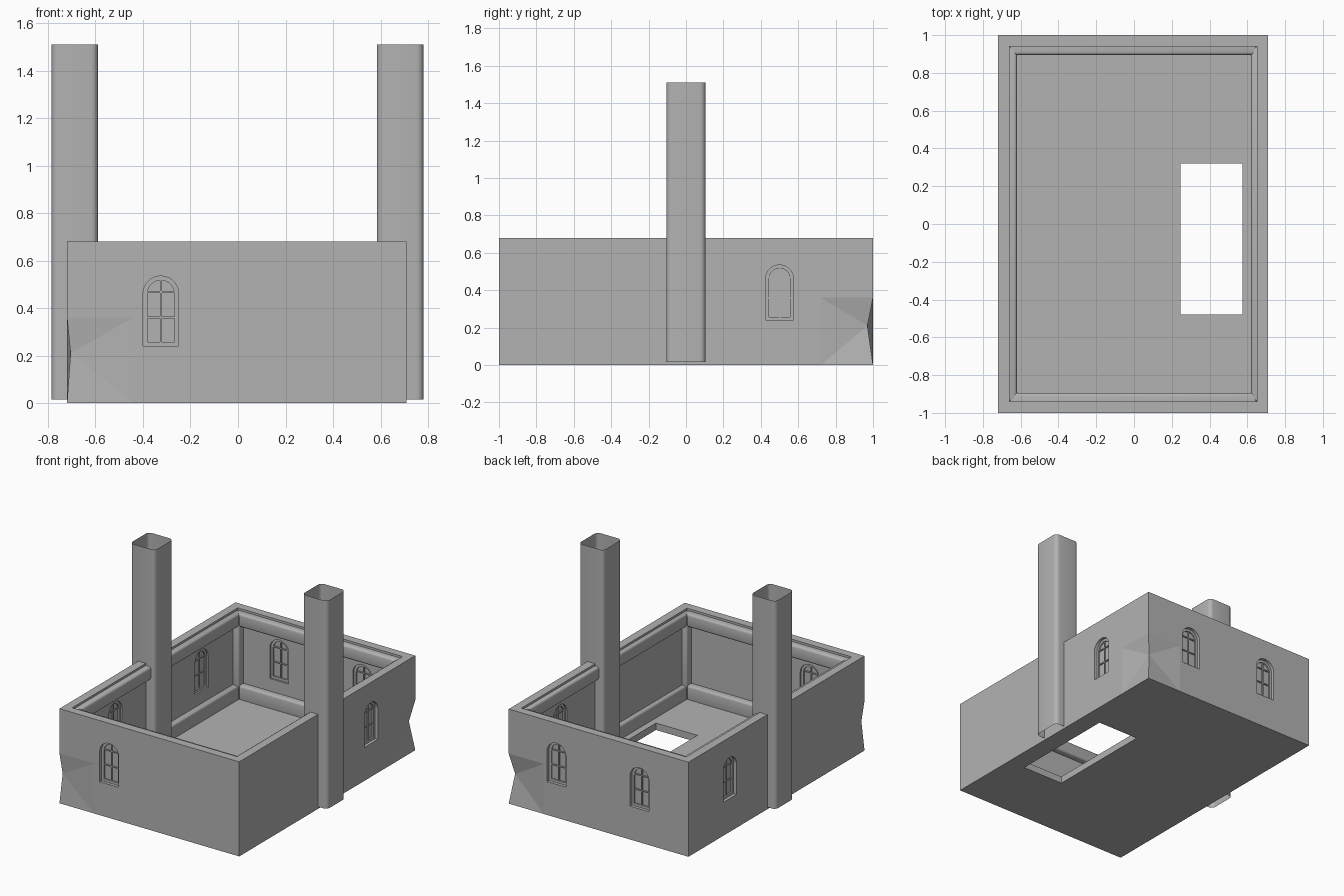
import bpy, bmesh, math
from mathutils import Vector, Matrix

cube = bpy.data.objects.get("Cube")
if cube:
    bpy.data.objects.remove(cube, do_unlink=True)

GREY = (0.45, 0.45, 0.45, 1)
stone = bpy.data.materials.new("grey_stone")
stone.use_nodes = True
stone.diffuse_color = GREY
stone.node_tree.nodes["Principled BSDF"].inputs["Base Color"].default_value = GREY

# Outer and inner limits of the walls
X0, X1, Y, TOP = -0.72, 0.71, 1.0, 0.68
WALL, FLOOR = 0.06, 0.05
IX0, IX1, IY = X0 + WALL, X1 - WALL, Y - WALL


def add(name, bm, smooth=False):
    bmesh.ops.recalc_face_normals(bm, faces=bm.faces)
    mesh = bpy.data.meshes.new(name)
    bm.to_mesh(mesh)
    bm.free()
    mesh.materials.append(stone)
    ob = bpy.data.objects.new(name, mesh)
    bpy.context.collection.objects.link(ob)
    if smooth:
        activate(ob)
        bpy.ops.object.shade_smooth_by_angle(angle=math.radians(35))
    return ob


def activate(ob):
    bpy.ops.object.select_all(action="DESELECT")
    ob.select_set(True)
    bpy.context.view_layer.objects.active = ob


def box(name, lo, hi, bevel=0):
    lo, hi = Vector(lo), Vector(hi)
    bm = bmesh.new()
    bmesh.ops.create_cube(bm, size=1, matrix=Matrix.Translation((lo + hi) / 2)
                          @ Matrix.Diagonal((*(hi - lo), 1)))
    if bevel:
        bmesh.ops.bevel(bm, geom=bm.edges[:], offset=bevel, segments=3,
                        profile=0.5, affect="EDGES")
    return add(name, bm, smooth=bevel > 0)


def cut(ob, cutter):
    mod = ob.modifiers.new("cut", "BOOLEAN")
    mod.operation, mod.solver, mod.object = "DIFFERENCE", "EXACT", cutter
    activate(ob)
    bpy.ops.object.modifier_apply(modifier=mod.name)
    bpy.data.objects.remove(cutter, do_unlink=True)


def bridge(bm, a, b):
    for i in range(len(a)):
        j = (i + 1) % len(a)
        bm.faces.new((a[i], a[j], b[j], b[i]))


# Wall block with two slightly worn corners
def wall_ring(bm, z, wear):
    ring = []
    reach = 0.28
    for sx, sy in ((-1, -1), (1, -1), (1, 1), (-1, 1)):
        cx, cy = (X0 if sx < 0 else X1), sy * Y
        depth = {(1, 1): 0.03, (-1, -1): 0.015}.get((sx, sy), 0) * wear
        along_x = (cx - sx * reach, cy)
        along_y = (cx, cy - sy * reach)
        corner = (cx - sx * depth, cy - sy * depth)
        pts = [along_y, corner, along_x] if sx == sy else [along_x, corner, along_y]
        ring += [bm.verts.new((x, y, z)) for x, y in pts]
    return ring


bm = bmesh.new()
rings = [wall_ring(bm, z, wear) for z, wear in ((0, 0), (0.21, 1), (0.36, 0), (TOP, 0))]
for a, b in zip(rings, rings[1:]):
    bridge(bm, a, b)
bm.faces.new(rings[0][::-1])
bm.faces.new(rings[-1])
bmesh.ops.triangulate(bm, faces=[f for f in bm.faces if abs(f.normal.z) < 0.5])
walls = add("walls_and_floor", bm)
cut(walls, box("room_cutter", (IX0, -IY, FLOOR), (IX1, IY, 1)))
cut(walls, box("hatch_cutter", (0.245, -0.48, -0.1), (0.575, 0.32, 0.2)))


# Arched windows: local x along the wall, local -y outward
def arch(inset=0):
    r = 0.075 - inset
    pts = [(-r, 0.24 + inset), (r, 0.24 + inset)]
    steps = 14
    for i in range(steps + 1):
        a = math.pi * i / steps
        pts.append((r * math.cos(a), 0.46 + r * math.sin(a)))
    return pts


def prism(name, pts, y0, y1, place):
    bm = bmesh.new()
    a, b = ([bm.verts.new(place @ Vector((x, y, z))) for x, z in pts] for y in (y0, y1))
    bridge(bm, a, b)
    bm.faces.new(a)
    bm.faces.new(b)
    return add(name, bm)


def rect(x0, x1, z0, z1):
    return [(x0, z0), (x1, z0), (x1, z1), (x0, z1)]


def window(name, x, y, turn, blind=False):
    place = Matrix.Translation((x, y, 0)) @ Matrix.Rotation(math.radians(turn), 4, "Z")
    start = 0.025 if blind else -0.1
    cut(walls, prism("window_cutter", arch(), start, 0.1, place))
    # surround with an arched opening
    bm = bmesh.new()
    loops = [[bm.verts.new(place @ Vector((px, d, pz))) for px, pz in arch(i)]
             for i, d in ((0, 0.022), (0.018, 0.022), (0.018, 0.048), (0, 0.048))]
    for k in range(4):
        bridge(bm, loops[k], loops[(k + 1) % 4])
    add(name + "_frame", bm)
    prism(name + "_pane", arch(0.015), 0.033, 0.037, place)
    # glazing bars
    for part, shape in (("mullion", rect(-0.004, 0.004, 0.25, 0.52)),
                        ("lower_bar", rect(-0.06, 0.06, 0.356, 0.364)),
                        ("upper_bar", rect(-0.06, 0.06, 0.464, 0.472))):
        prism(name + "_" + part, shape, 0.025, 0.045, place)


window("front_window", -0.325, -Y, 0)
window("back_left_window", 0.33, Y, 180)
window("back_right_window", -0.33, Y, 180)
window("left_window", X1, 0.5, 90)
window("right_window", X0, 0.53, -90)
window("right_blind_window", X0, -0.45, -90, blind=True)

# Beams along the top and bottom of each wall
BX0, BX1, BY = -0.62, 0.62, 0.895
for level, z0, z1 in (("lower", FLOOR - 0.02, 0.15), ("upper", 0.57, 0.665)):
    for side, lo, hi in (("right", (X0 + 0.02, -IY), (BX0, IY)),
                         ("left", (BX1, -IY), (X1 - 0.02, IY)),
                         ("front", (IX0, -Y + 0.02), (IX1, -BY)),
                         ("back", (IX0, BY), (IX1, Y - 0.02))):
        box(f"{side}_{level}_beam", (*lo, z0), (*hi, z1), 0.015)

# Corner posts
for side, x0, x1 in (("right", X0 + 0.03, BX0 + 0.005), ("left", BX1 - 0.005, X1 - 0.03)):
    for end, s in (("front", -1), ("back", 1)):
        ys = sorted((s * (Y - 0.04), s * (BY - 0.01)))
        box(f"{end}_{side}_post", (x0, ys[0], 0.03), (x1, ys[1], 0.655), 0.015)


# Open, thin-walled chimneys with rounded corners
def chimney(name, cx):
    hx, hy, r, steps = 0.0985, 0.105, 0.03, 5
    bm = bmesh.new()
    rings = []
    for z in (0.015, 1.51):
        ring = []
        for q, (sx, sy) in enumerate(((1, 1), (-1, 1), (-1, -1), (1, -1))):
            for i in range(steps + 1):
                a = math.pi / 2 * (q + i / steps)
                ring.append(bm.verts.new((cx + sx * (hx - r) + r * math.cos(a),
                                          sy * (hy - r) + r * math.sin(a), z)))
        rings.append(ring)
    bridge(bm, *rings)
    add(name, bm, smooth=True)


chimney("right_chimney", -0.687)
chimney("left_chimney", 0.683)
